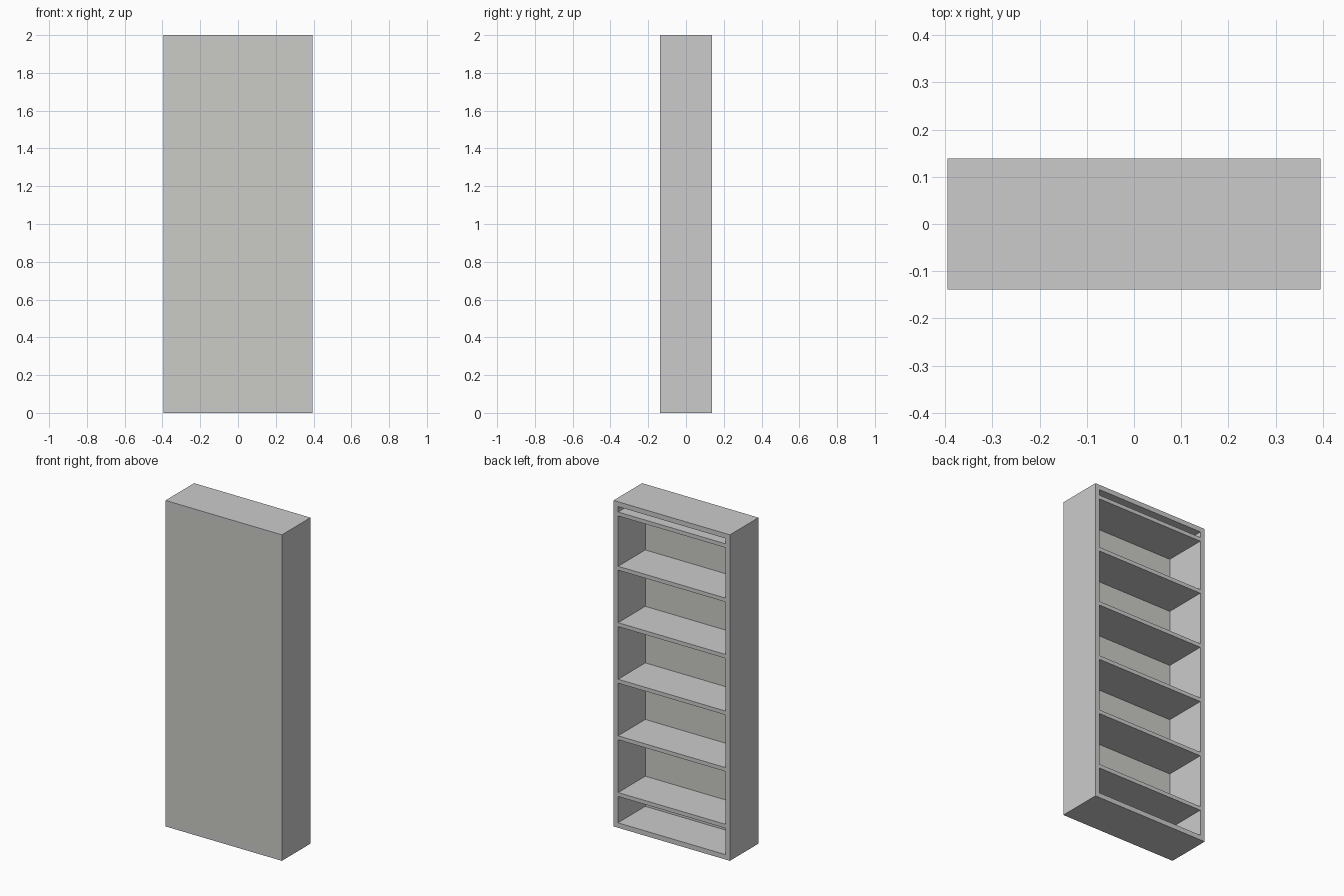
import bpy
import bmesh
from mathutils import Matrix

if "Cube" in bpy.data.objects:
    bpy.data.objects.remove(bpy.data.objects["Cube"])

W, D, H = 0.79, 0.277, 2.0     # overall size
T = 0.03                       # frame board thickness
PANEL = 0.012                  # closing panel thickness
SHELF = 0.024                  # shelf thickness


def box(name, x0, x1, y0, y1, z0, z1):
    bm = bmesh.new()
    centre = ((x0 + x1) / 2, (y0 + y1) / 2, (z0 + z1) / 2)
    size = (x1 - x0, y1 - y0, z1 - z0, 1)
    bmesh.ops.create_cube(bm, size=1, matrix=Matrix.Translation(centre) @ Matrix.Diagonal(size))
    mesh = bpy.data.meshes.new(name)
    bm.to_mesh(mesh)
    bm.free()
    obj = bpy.data.objects.new(name, mesh)
    bpy.context.collection.objects.link(obj)
    return obj


# Outer frame: one rectangular ring, extruded through the depth
bm = bmesh.new()
rings = []
for inset in (0, T):
    x, lo, hi = W / 2 - inset, inset, H - inset
    rings.append([bm.verts.new((px, -D / 2, pz))
                  for px, pz in ((-x, lo), (x, lo), (x, hi), (-x, hi))])
outer, inner = rings
faces = [bm.faces.new((outer[i], outer[(i + 1) % 4], inner[(i + 1) % 4], inner[i]))
         for i in range(4)]
ext = bmesh.ops.extrude_face_region(bm, geom=faces, use_keep_orig=True)
bmesh.ops.translate(bm, vec=(0, D, 0),
                    verts=[g for g in ext["geom"] if isinstance(g, bmesh.types.BMVert)])
bmesh.ops.recalc_face_normals(bm, faces=bm.faces)
mesh = bpy.data.meshes.new("outer_frame")
bm.to_mesh(mesh)
bm.free()
bpy.context.collection.objects.link(bpy.data.objects.new("outer_frame", mesh))

# Closing panel, flush with the front of the frame, slightly darker
xi = W / 2 - T
panel = box("closing_panel", -xi, xi, -D / 2, -D / 2 + PANEL, T, H - T)
mat = bpy.data.materials.new("panel_grey")
mat.diffuse_color = (0.6, 0.6, 0.57, 1)
mat.use_nodes = True
mat.node_tree.nodes["Principled BSDF"].inputs["Base Color"].default_value = mat.diffuse_color
panel.data.materials.append(mat)

# Shelves, open towards +y
for i, top in enumerate((0.215, 0.563, 0.91, 1.257, 1.603, 1.936)):
    box(f"shelf_{i + 1}", -xi, xi, -D / 2 + PANEL, D / 2 - 0.002, top - SHELF, top)
